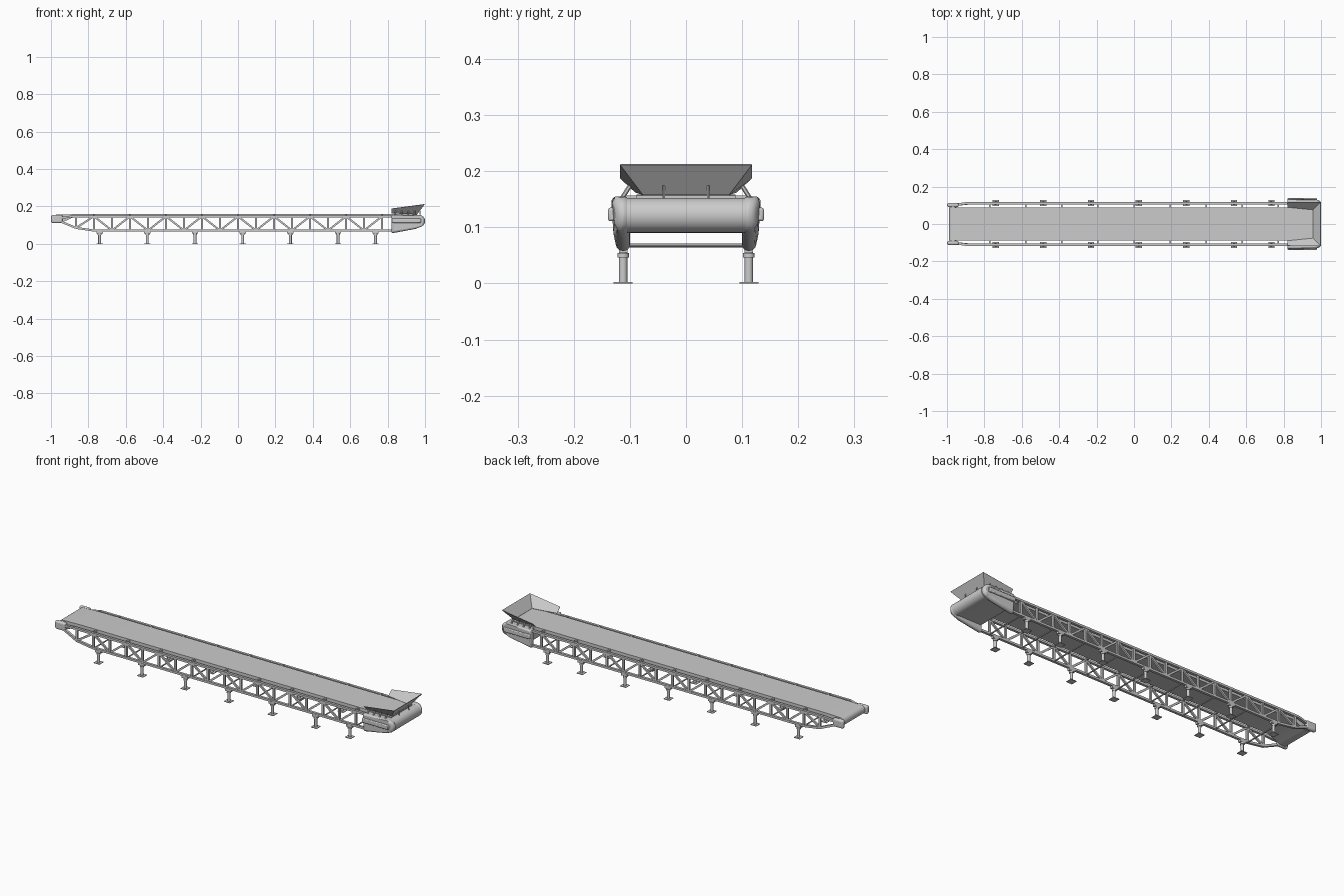
import bpy, bmesh, math
from mathutils import Vector

if "Cube" in bpy.data.objects:
    bpy.data.objects.remove(bpy.data.objects["Cube"])

YT = 0.112            # truss plane offset from the centre
ZU, ZL = 0.147, 0.071  # upper and lower chord heights


def finish(bm, name, bevel=0, segs=2, smooth=True):
    bmesh.ops.recalc_face_normals(bm, faces=bm.faces)
    me = bpy.data.meshes.new(name)
    bm.to_mesh(me)
    bm.free()
    ob = bpy.data.objects.new(name, me)
    bpy.context.collection.objects.link(ob)
    if bevel:
        m = ob.modifiers.new("bevel", 'BEVEL')
        m.width, m.segments = bevel, segs
        m.limit_method = 'ANGLE'
        m.angle_limit = math.radians(40)
    if smooth:
        bpy.ops.object.select_all(action='DESELECT')
        ob.select_set(True)
        bpy.context.view_layer.objects.active = ob
        bpy.ops.object.shade_smooth_by_angle(angle=math.radians(35))
    return ob


def box(bm, c, s):
    vs = bmesh.ops.create_cube(bm, size=1)["verts"]
    for v in vs:
        v.co = Vector((v.co.x * s[0] + c[0], v.co.y * s[1] + c[1], v.co.z * s[2] + c[2]))


def rod(bm, a, b, r, n=8):
    a, b = Vector(a), Vector(b)
    d = b - a
    vs = bmesh.ops.create_cone(bm, cap_ends=True, segments=n, radius1=r, radius2=r, depth=d.length)["verts"]
    q = d.to_track_quat('Z', 'Y')
    for v in vs:
        v.co = q @ v.co + (a + b) / 2


def beam(bm, a, b, w, dy):
    """Rectangular bar between two points, w wide in the truss plane, dy deep."""
    a, b = Vector(a), Vector(b)
    d = (b - a).normalized()
    side = d.cross(Vector((0, 1, 0))).normalized() * w / 2
    y = Vector((0, dy / 2, 0))
    rings = [[bm.verts.new(p + side * i + y * j) for i, j in ((1, 1), (1, -1), (-1, -1), (-1, 1))] for p in (a, b)]
    for k in range(4):
        l = (k + 1) % 4
        bm.faces.new((rings[0][k], rings[0][l], rings[1][l], rings[1][k]))
    bm.faces.new(rings[0])
    bm.faces.new(rings[1])


def extrude_y(bm, pts, y0, y1):
    f = bm.faces.new([bm.verts.new((x, y0, z)) for x, z in pts])
    r = bmesh.ops.extrude_face_region(bm, geom=[f])
    for v in r["geom"]:
        if isinstance(v, bmesh.types.BMVert):
            v.co.y = y1


def arc(cx, cz, r, a0, a1, n):
    return [(cx + r * math.cos(math.radians(a0 + (a1 - a0) * i / n)),
             cz + r * math.sin(math.radians(a0 + (a1 - a0) * i / n))) for i in range(n + 1)]


# Belt slab with rounded tail wrap
bm = bmesh.new()
top = [(0.96, 0.157), (0.8, 0.159), (-0.86, 0.159)]
extrude_y(bm, top + arc(-0.968, 0.134, 0.022, 90, 270, 12)
          + [(-0.94, 0.115), (-0.88, 0.142), (0.8, 0.142), (0.96, 0.142)], -0.088, 0.088)
finish(bm, "belt")

# Tail drum and its end housings
bm = bmesh.new()
rod(bm, (-0.968, -0.1, 0.134), (-0.968, 0.1, 0.134), 0.019, 24)
finish(bm, "tail_drum")
for s, side in ((-1, "front"), (1, "back")):
    bm = bmesh.new()
    box(bm, (-0.968, s * 0.101, 0.133), (0.062, 0.022, 0.044))
    finish(bm, f"tail_housing_{side}", 0.009, 4)

# Side trusses
idlers = [-0.77 + 0.1925 * i for i in range(9)]
xs = [-0.8663 + 0.09625 * i for i in range(18)]
for s, side in ((-1, "front"), (1, "back")):
    y = s * YT
    bm = bmesh.new()
    upper = [(-0.945, s * 0.104, 0.138), (-0.885, y, ZU), (0.84, y, ZU)]
    lower = [(-0.945, s * 0.104, 0.118), (-0.866, y, 0.085), (-0.77, y, ZL), (0.84, y, ZL)]
    for path in (upper, lower):
        for a, b in zip(path, path[1:]):
            beam(bm, a, b, 0.011, 0.013)
    finish(bm, f"truss_chords_{side}", smooth=False)
    bm = bmesh.new()
    for i, x in enumerate(xs):
        zl = 0.085 if i == 0 else ZL
        beam(bm, (x, y, zl), (x, y, ZU), 0.011, 0.01)
        if i < len(xs) - 1:
            za, zb = (zl, ZU) if i % 2 == 0 else (ZU, ZL)
            beam(bm, (x, y, za), (xs[i + 1], y, zb), 0.01, 0.009)
    finish(bm, f"truss_web_{side}", smooth=False)
    # Belt-edge roller brackets
    bm = bmesh.new()
    for x in idlers:
        box(bm, (x, s * 0.097, 0.151), (0.008, 0.026, 0.012))
    finish(bm, f"roller_brackets_{side}", smooth=False)

# Cross members tying the trusses
bm = bmesh.new()
for x in idlers:
    rod(bm, (x, -YT, 0.068), (x, YT, 0.068), 0.0035)
finish(bm, "cross_members")

# Legs with collars and foot plates
bm = bmesh.new()
for x in (-0.74, -0.485, -0.23, 0.025, 0.28, 0.535, 0.735):
    for s in (-1, 1):
        y = s * YT
        rod(bm, (x, y, 0.002), (x, y, 0.068), 0.0075, 16)
        rod(bm, (x, y, 0.046), (x, y, 0.054), 0.0105, 16)
        box(bm, (x, y, 0.0015), (0.034, 0.034, 0.003))
        box(bm, (x, y, 0.062), (0.034, 0.015, 0.014))
finish(bm, "legs")

# Head cover: rounded nose body between two tapered cheeks
bm = bmesh.new()
nose = [(0.83, 0.09)] + arc(0.969, 0.1215, 0.031, -90, 90, 14) + [(0.83, 0.1525)]
extrude_y(bm, nose, -0.105, 0.105)
finish(bm, "head_cover")
for s, side in ((-1, "front"), (1, "back")):
    bm = bmesh.new()
    pts = [(0.82, 0.056), (0.95, 0.08)] + arc(0.967, 0.122, 0.033, -60, 90, 10) + [(0.82, 0.155)]
    extrude_y(bm, pts, s * 0.1, s * 0.134)
    for v in bm.verts:      # outer lower edge tucks inward
        if abs(v.co.y) > 0.12 and v.co.z < 0.085:
            v.co.y = s * 0.124
        elif abs(v.co.y) > 0.12 and v.co.x > 0.9:   # rounded nose corner
            v.co.y -= s * 0.012 * max(0, (v.co.x - 0.967) / 0.033)
    finish(bm, f"head_cheek_{side}", 0.011, 4)
    # Rib along the cheek
    bm = bmesh.new()
    box(bm, (0.9, s * 0.131, 0.123), (0.156, 0.016, 0.024))
    finish(bm, f"cheek_rib_{side}", 0.004)

# Flared discharge hopper, three sheet sides
bm = bmesh.new()
bot = [(0.82, -0.09, 0.163), (0.957, -0.076, 0.158), (0.957, 0.076, 0.158), (0.82, 0.09, 0.163)]
rim = [(0.82, -0.117, 0.188), (0.998, -0.117, 0.212), (0.998, 0.117, 0.212), (0.82, 0.117, 0.188)]
b = [bm.verts.new(p) for p in bot]
t = [bm.verts.new(p) for p in rim]
for i in range(3):
    bm.faces.new((b[i], b[i + 1], t[i + 1], t[i]))
hopper = finish(bm, "hopper", smooth=False)
m = hopper.modifiers.new("sheet", 'SOLIDIFY')
m.thickness, m.offset = 0.002, 0

# Hopper struts
bm = bmesh.new()
for s in (-1, 1):
    for x in (0.84, 0.875, 0.91, 0.945):
        rod(bm, (x, s * 0.114, 0.152), (x, s * 0.1, 0.174), 0.004, 6)
    rod(bm, (0.975, s * 0.04, 0.15), (0.972, s * 0.04, 0.174), 0.0025, 6)
finish(bm, "hopper_struts")
